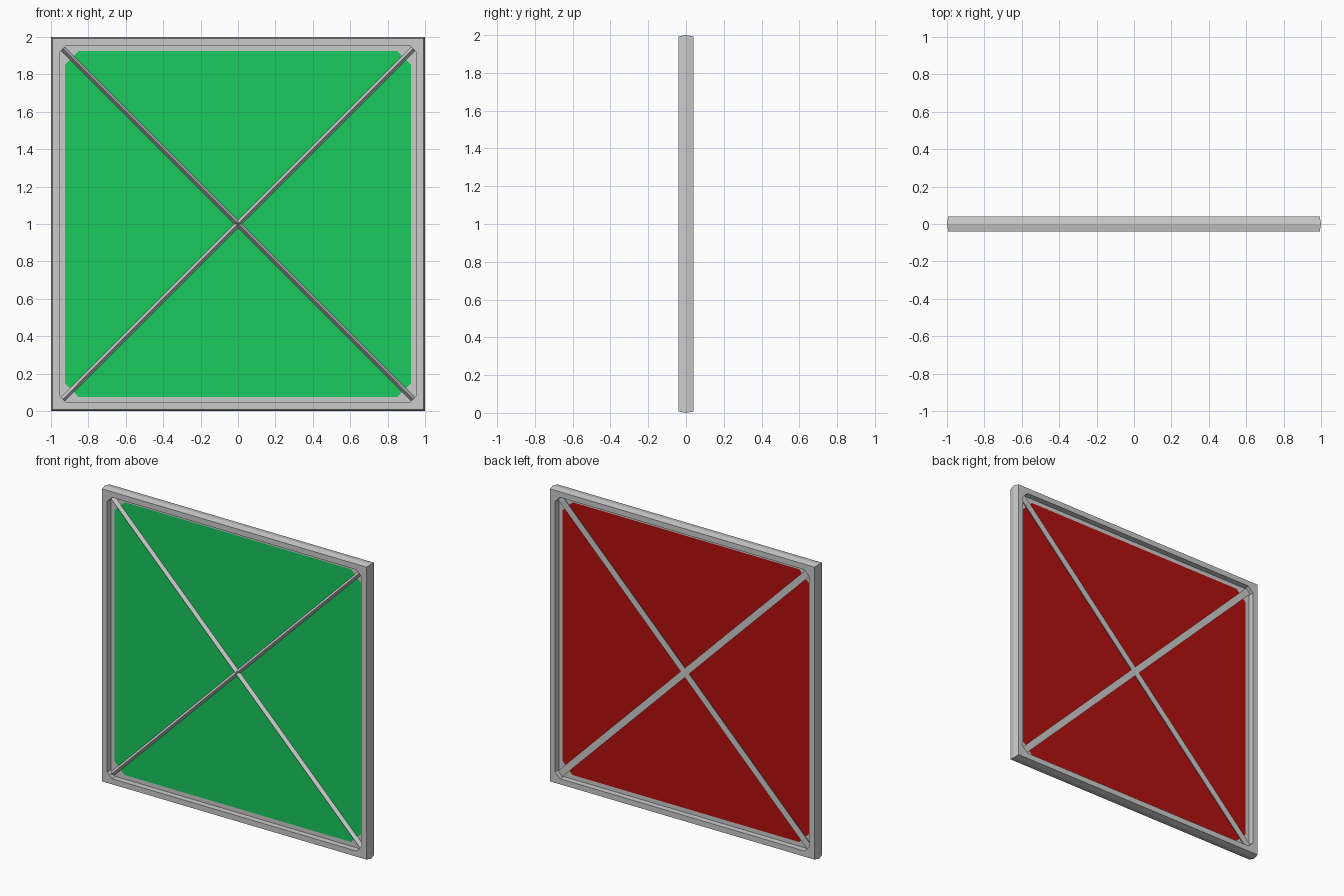
import bpy, bmesh
from math import sqrt
from mathutils import Vector

if "Cube" in bpy.data.objects:
    bpy.data.objects.remove(bpy.data.objects["Cube"])

CENTRE = Vector((0, 0, 1))


def material(name, rgb):
    m = bpy.data.materials.new(name)
    m.diffuse_color = (*rgb, 1)
    m.use_nodes = True
    m.node_tree.nodes["Principled BSDF"].inputs["Base Color"].default_value = m.diffuse_color
    return m


def finish(bm, name, mat=None):
    me = bpy.data.meshes.new(name)
    bm.to_mesh(me)
    bm.free()
    ob = bpy.data.objects.new(name, me)
    bpy.context.collection.objects.link(ob)
    if mat:
        me.materials.append(mat)
    return ob


def octagon(bm, half, y, cut):
    """Square loop with chamfered corners, facing -y."""
    k = half - cut
    pts = [(half, -k), (half, k), (k, half), (-k, half),
           (-half, k), (-half, -k), (-k, -half), (k, -half)]
    return [bm.verts.new(CENTRE + Vector((x, y, z))) for x, z in pts]


# Square frame: crowned outer edge, chamfered inner corners
bm = bmesh.new()
section = [(0.993, -0.04, 0), (1.0, 0, 0), (0.993, 0.04, 0),
           (0.955, 0.04, 0.037), (0.955, -0.04, 0.037)]
loops = [octagon(bm, *s) for s in section]
for a, b in zip(loops, loops[1:] + loops[:1]):
    for i in range(8):
        j = (i + 1) % 8
        bm.faces.new((a[i], a[j], b[j], b[i]))
bmesh.ops.remove_doubles(bm, verts=bm.verts[:], dist=1e-5)
bmesh.ops.recalc_face_normals(bm, faces=bm.faces[:])
finish(bm, "frame")


# Thin panel with a grey border and a coloured inlay on each side
def sheet(name, half, cut, y, front, mat=None):
    bm = bmesh.new()
    loop = octagon(bm, half, y, cut)
    bm.faces.new(loop if front else loop[::-1])
    return finish(bm, name, mat)


green = material("green", (0.01, 0.58, 0.11))
red = material("red", (0.45, 0.005, 0.005))
for side, front, mat in ((-1, True, green), (1, False, red)):
    label = "front" if front else "back"
    sheet(label + "_panel_border", 0.955, 0.037, side * 0.0005, front)
    sheet(label + "_panel", 0.926, 0.075, side * 0.002, front, mat)


# Diagonal three-sided braces, ridge forward and flat face at the back
def brace(name, s, r=0.026, half_len=0.9365 * sqrt(2)):
    d = Vector((1, 0, s)).normalized()
    n = Vector((-s, 0, 1)).normalized()
    profile = [(0, -r), (r * sqrt(3) / 2, r / 2), (-r * sqrt(3) / 2, r / 2)]
    bm = bmesh.new()
    ends = [[bm.verts.new(CENTRE + d * t + n * u + Vector((0, y, 0)))
             for u, y in profile] for t in (-half_len, half_len)]
    for loop in ends:
        bm.faces.new(loop)
    for i in range(3):
        j = (i + 1) % 3
        bm.faces.new((ends[0][i], ends[0][j], ends[1][j], ends[1][i]))
    bmesh.ops.recalc_face_normals(bm, faces=bm.faces[:])
    return finish(bm, name)


brace("rising_brace", 1)
brace("falling_brace", -1)
